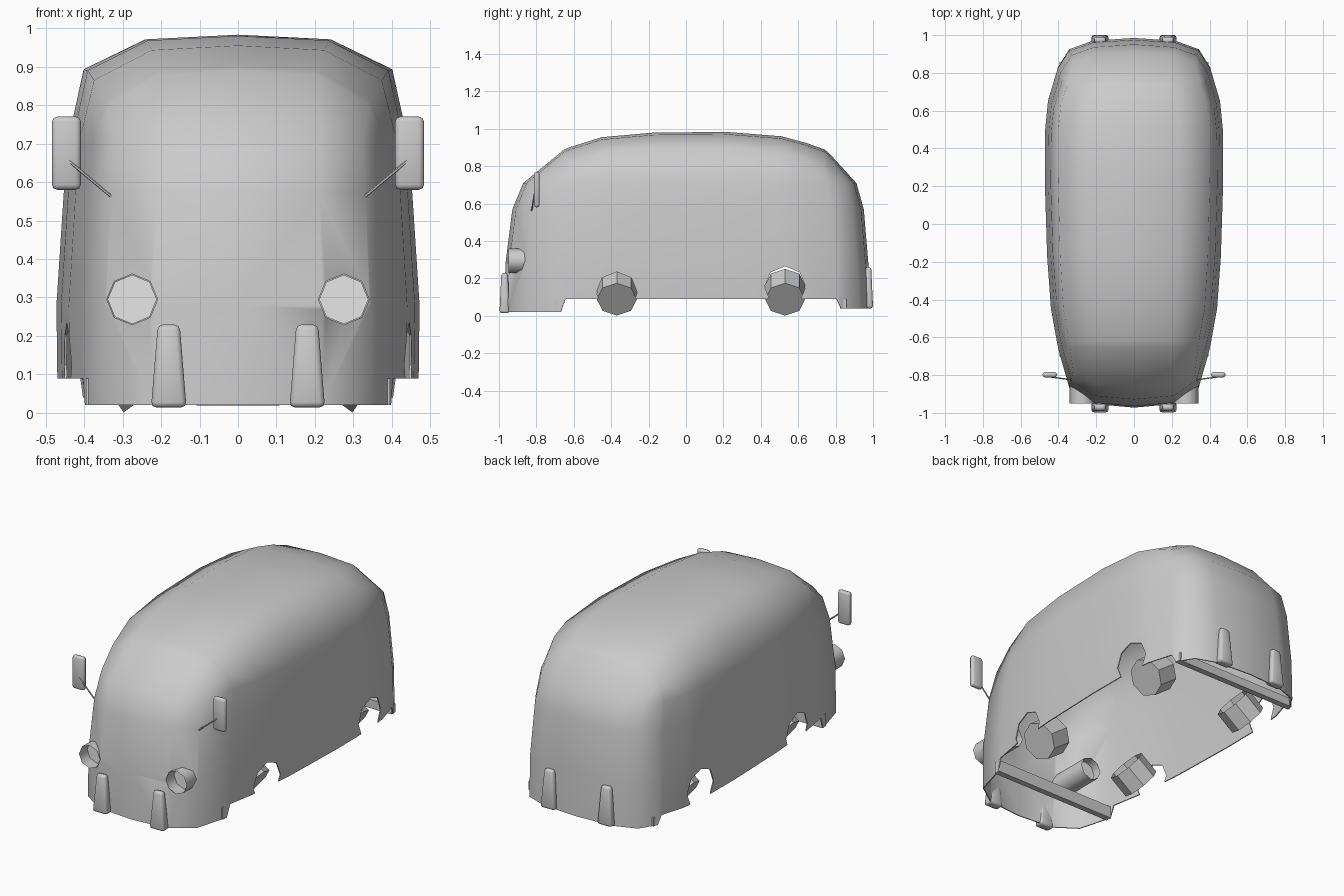
import bpy, bmesh, math
from mathutils import Vector, Matrix

if "Cube" in bpy.data.objects:
    bpy.data.objects.remove(bpy.data.objects["Cube"])


def material(name, value):
    m = bpy.data.materials.new(name)
    m.use_nodes = True
    colour = (value, value, value, 1)
    m.diffuse_color = colour
    m.node_tree.nodes["Principled BSDF"].inputs["Base Color"].default_value = colour
    return m


grey = material("plain grey", 0.6)
white = material("lamp white", 1.0)


def finish(bm, name, mat=grey, angle=60, fix=True):
    if fix:
        bmesh.ops.recalc_face_normals(bm, faces=bm.faces)
    mesh = bpy.data.meshes.new(name)
    bm.to_mesh(mesh)
    bm.free()
    mesh.materials.append(mat)
    ob = bpy.data.objects.new(name, mesh)
    bpy.context.collection.objects.link(ob)
    smooth(ob, angle)
    return ob


def smooth(ob, angle):
    bpy.ops.object.select_all(action="DESELECT")
    ob.select_set(True)
    bpy.context.view_layer.objects.active = ob
    bpy.ops.object.shade_smooth_by_angle(angle=math.radians(angle))


def tube(name, start, end, radius, sides=8, mat=grey, caps=(True, True), angle=30):
    """Prism from start to end, with optional end caps."""
    start, end = Vector(start), Vector(end)
    axis = end - start
    bm = bmesh.new()
    turn = axis.to_track_quat("Z", "Y").to_matrix().to_4x4()
    place = Matrix.Translation((start + end) / 2) @ turn
    bmesh.ops.create_cone(bm, cap_ends=True, segments=sides, radius1=radius,
                          radius2=radius, depth=axis.length, matrix=place)
    bm.normal_update()
    gone = [f for f in bm.faces if len(f.verts) == sides and sides > 4
            and not caps[f.normal.dot(axis) > 0]]
    bmesh.ops.delete(bm, geom=gone, context="FACES_ONLY")
    return finish(bm, name, mat, angle)


def block(name, centre, size, taper=1, bevel=0.0):
    """Box, narrowed towards the top, with rounded edges."""
    bm = bmesh.new()
    bmesh.ops.create_cube(bm, size=1)
    for v in bm.verts:
        k = taper if v.co.z > 0 else 1
        v.co = Vector((v.co.x * size[0] * k, v.co.y * size[1] * k, v.co.z * size[2]))
        v.co += Vector(centre)
    if bevel:
        bmesh.ops.bevel(bm, geom=bm.edges[:], offset=bevel, segments=2,
                        affect="EDGES", profile=0.5)
    return finish(bm, name)


# Body shell: plan x, plan y, roof y, roof z, lower edge
stations = [
    (.400, -.67, -.65, .890, .02), (.405, -.645, -.62, .902, .09),
    (.440, -.45, -.45, .955, .09), (.460, -.17, -.17, .980, .09),
    (.472, .22, .22, .983, .09), (.470, .51, .51, .960, .09),
    (.455, .66, .64, .925, .09), (.412, .805, .74, .890, .09),
    (.405, .83, .76, .875, .04)]
front_end = [(0, -.972, .02), (.22, -.952, .02), (.345, -.865, .02)]
back_end = [(.345, .925, .04), (.22, .97, .04), (0, .985, .04)]
half = front_end + [(s[0], s[1], s[4]) for s in stations] + back_end
m = len(half)
n = 2 * m - 2
loop = half + [(-x, y, z) for x, y, z in half[-2:0:-1]]

# Wall levels: height, width scale, front scale, back scale
levels = [(None, .995, 1, 1), (.28, 1, .993, .99),
          (.57, .96, .955, .965), (.71, .935, .895, .925)]
bm = bmesh.new()
rings = []
for z, wide, fore, aft in levels:
    rings.append([bm.verts.new((x * wide, y * (fore if y < 0 else aft),
                                low if z is None else z)) for x, y, low in loop])
for a, b in zip(rings, rings[1:]):
    for i in range(n):
        j = (i + 1) % n
        bm.faces.new((a[i], a[j], b[j], b[i]))

# Roof rows joined to the top of the walls
top = rings[-1]


def row_of(*indices):
    return [top[i % n] for i in indices]


rows = [row_of(-2, -2, -1, 0, 1, 2, 2)]
for i, (x, _, y, z, _) in enumerate(stations, start=3):
    inner = [bm.verts.new((x * k, y, z - drop)) for k, drop in
             ((-.85, .09), (-.51, .012), (0, 0), (.51, .012), (.85, .09))]
    rows.append([top[n - i]] + inner + [top[i]])
e = m - 1
rows.append(row_of(e + 2, e + 2, e + 1, e, e - 1, e - 2, e - 2))
for a, b in zip(rows, rows[1:]):
    for k in range(6):
        corners = list(dict.fromkeys((a[k], a[k + 1], b[k + 1], b[k])))
        if len(corners) > 2:
            bm.faces.new(corners)
bmesh.ops.recalc_face_normals(bm, faces=bm.faces)
if max(bm.faces, key=lambda f: f.calc_center_median().z).normal.z < 0:
    bmesh.ops.reverse_faces(bm, faces=bm.faces)
body = finish(bm, "body_shell", fix=False)
body.modifiers.new("thickness", "SOLIDIFY").thickness = 0.006

# Openings for wheels and headlamps
cutters = []
for s in (-1, 1):
    for y, z in ((-.37, .125), (.53, .155)):
        cutters.append(tube("arch_cutter", (s * .25, y, z), (s * .6, y, z), .11))
    cutters.append(tube("lamp_cutter", (s * .275, -1.1, .295),
                        (s * .275, -.7, .295), .066))
for c in cutters:
    c.hide_render = True
    cut = body.modifiers.new("opening", "BOOLEAN")
    cut.operation = "DIFFERENCE"
    cut.solver = "EXACT"
    cut.object = c
graph = bpy.context.evaluated_depsgraph_get()
shaped = bpy.data.meshes.new_from_object(body.evaluated_get(graph))
body.modifiers.clear()
body.data = shaped
shaped.materials.clear()
shaped.materials.append(grey)
for p in shaped.polygons:
    p.material_index = 0
for c in cutters:
    bpy.data.objects.remove(c)
smooth(body, 60)

# Cross beams under the bumpers
block("front_cross_beam", (0, -.685, .055), (.79, .035, .07))
block("rear_cross_beam", (0, .84, .065), (.79, .035, .05))

tilt = math.radians(36)
for s, side in ((-1, "right"), (1, "left")):
    # Wheels lean outwards and are open on the inside
    for y, end in ((-.37, "front"), (.53, "rear")):
        face = Vector((s * .36, y, .088))
        inward = Vector((-s * math.cos(tilt), 0, math.sin(tilt)))
        tube(f"{end}_wheel_{side}", face + inward * .13, face, .107,
             caps=(False, True))

    # Headlamp housing and lens
    x = s * .275
    tube(f"headlamp_housing_{side}", (x, -.95, .295), (x, -.69, .295), .066,
         caps=(False, False), angle=50)
    tube(f"headlamp_lens_{side}", (x, -.88, .295), (x, -.74, .295), .064, mat=white)

    # Bumper guards
    block(f"front_guard_{side}", (s * .18, -.97, .122), (.092, .055, .215), .62, .013)
    block(f"rear_guard_{side}", (s * .18, .973, .15), (.092, .055, .22), .62, .013)

    # Wing mirror and its arm
    block(f"mirror_{side}", (s * .446, -.798, .675), (.075, .03, .19), 1, .013)
    tube(f"mirror_arm_{side}", (s * .44, -.81, .655), (s * .33, -.825, .563),
         .004, sides=6)
